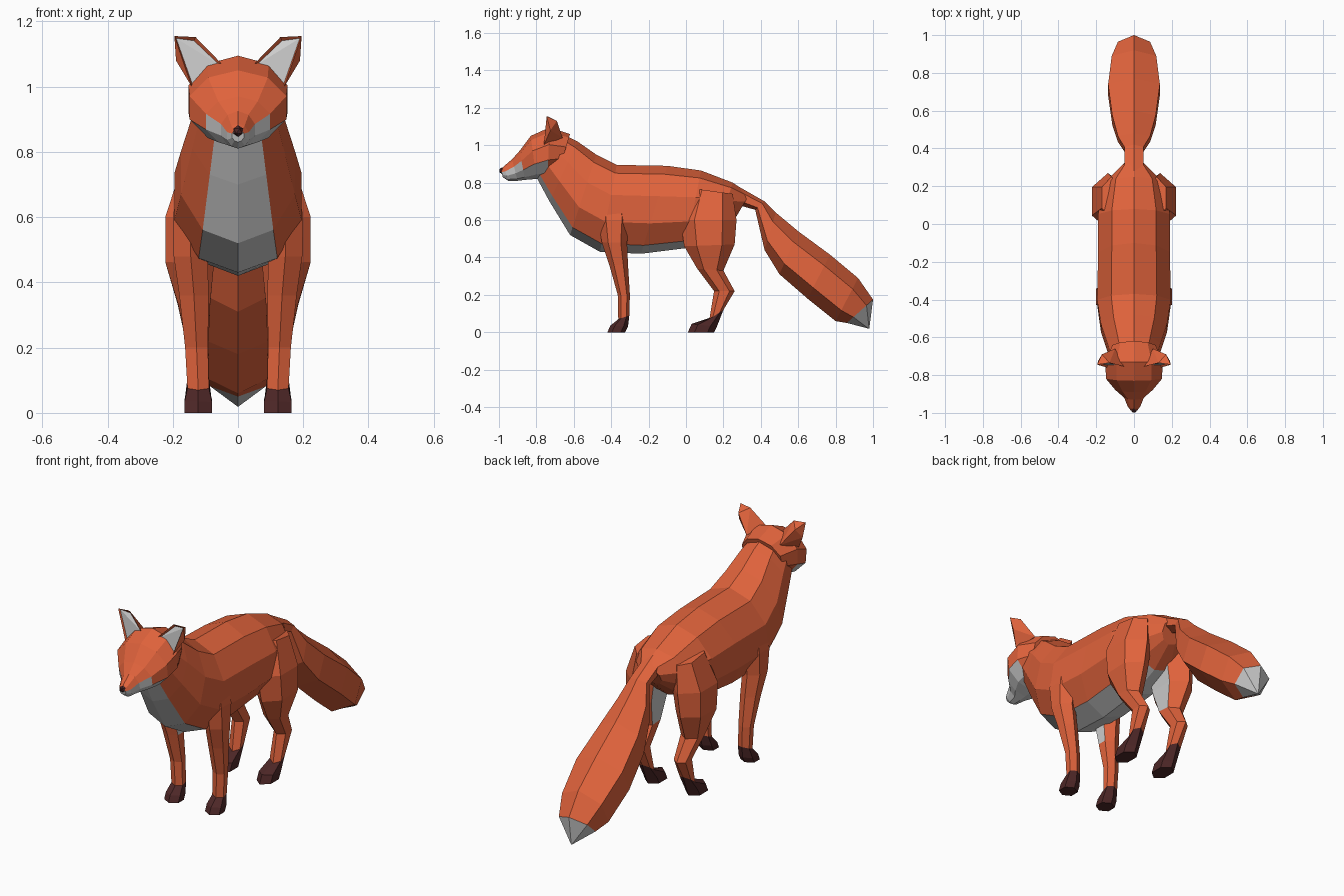
import bpy, bmesh
from math import sin, cos, pi
from mathutils import Vector


def material(name, rgb):
    m = bpy.data.materials.new(name)
    m.diffuse_color = (*rgb, 1)
    return m


MATS = [material("orange_fur", (0.75, 0.125, 0.045)),
        material("pale_fur", (0.8, 0.8, 0.8)),
        material("dark_fur", (0.075, 0.02, 0.02))]
ORANGE, PALE, DARK = 0, 1, 2


def finish(name, bm):
    bmesh.ops.recalc_face_normals(bm, faces=bm.faces)
    me = bpy.data.meshes.new(name)
    bm.to_mesh(me)
    bm.free()
    for m in MATS:
        me.materials.append(m)
    ob = bpy.data.objects.new(name, me)
    bpy.context.collection.objects.link(ob)
    return ob


def loft(name, rings, n, colour, side=1):
    """Each ring: (y, z) of one end, (y, z) of the other, half width, centre x."""
    bm = bmesh.new()
    angles = [2 * pi * k / n for k in range(n)]
    widest = max(sin(a) for a in angles)
    loops = []
    for y0, z0, y1, z1, w, cx in rings:
        loops.append([bm.verts.new((side * (cx + w * sin(a) / widest),
                                    (y0 + y1) / 2 + (y0 - y1) / 2 * cos(a),
                                    (z0 + z1) / 2 + (z0 - z1) / 2 * cos(a)))
                      for a in angles])
    for i in range(len(loops) - 1):
        for k in range(n):
            j = (k + 1) % n
            f = bm.faces.new((loops[i][k], loops[i][j], loops[i + 1][j], loops[i + 1][k]))
            f.material_index = colour(i, k)
    for ring, i in ((loops[0], 0), (loops[-1], len(loops) - 2)):
        bm.faces.new(ring).material_index = colour(i, n // 2)
    bmesh.ops.remove_doubles(bm, verts=bm.verts, dist=0.0005)
    return finish(name, bm)


def centred(rows):
    return [(*r, 0) for r in rows]


# Body and neck, with pale chest and belly
body = centred([(-0.66, 1.06, -0.80, 0.83, 0.115), (-0.58, 1.02, -0.73, 0.70, 0.14),
                (-0.48, 0.95, -0.62, 0.52, 0.175), (-0.37, 0.895, -0.46, 0.43, 0.195),
                (-0.10, 0.89, -0.24, 0.42, 0.19), (0.08, 0.865, 0.00, 0.45, 0.19),
                (0.25, 0.80, 0.16, 0.52, 0.155), (0.34, 0.74, 0.27, 0.62, 0.06)])
loft("body", body, 10, lambda i, k: PALE if k in (4, 5) and i < 6 else ORANGE)

# Head and muzzle, with pale cheeks
head = centred([(-0.62, 1.06, -0.68, 0.86, 0.115), (-0.73, 1.095, -0.74, 0.83, 0.152),
                (-0.83, 1.05, -0.80, 0.82, 0.148), (-0.89, 0.97, -0.86, 0.815, 0.098),
                (-0.93, 0.925, -0.90, 0.81, 0.052), (-0.975, 0.887, -0.95, 0.81, 0.033),
                (-0.99, 0.87, -0.98, 0.83, 0.018)])


def head_colour(i, k):
    k = min(k, 9 - k)
    return PALE if k >= (2 if i >= 3 else 3) and i > 0 else ORANGE


loft("head", head, 10, head_colour)

# Nose
bm = bmesh.new()
bmesh.ops.create_icosphere(bm, subdivisions=1, radius=0.018)
bmesh.ops.translate(bm, verts=bm.verts, vec=(0, -0.983, 0.864))
for f in bm.faces:
    f.material_index = DARK
finish("nose", bm)

# Tail with pale tip
tail = centred([(0.28, 0.78, 0.28, 0.68, 0.05), (0.42, 0.70, 0.37, 0.655, 0.05),
                (0.48, 0.64, 0.42, 0.44, 0.085), (0.60, 0.54, 0.50, 0.31, 0.115),
                (0.77, 0.415, 0.65, 0.18, 0.137), (0.92, 0.29, 0.80, 0.06, 0.118),
                (1.00, 0.175, 0.86, 0.05, 0.085), (0.98, 0.02, 0.975, 0.02, 0.002)])
loft("tail", tail, 6, lambda i, k: PALE if i == 6 else ORANGE)

# Legs: front edge, back edge, half width, centre x, from top to foot
front_leg = [(-0.46, 0.74, -0.31, 0.74, 0.04, 0.135), (-0.47, 0.60, -0.30, 0.60, 0.055, 0.145),
             (-0.45, 0.48, -0.315, 0.48, 0.052, 0.145), (-0.41, 0.36, -0.31, 0.36, 0.045, 0.135),
             (-0.365, 0.20, -0.30, 0.20, 0.035, 0.127), (-0.362, 0.07, -0.303, 0.09, 0.033, 0.122),
             (-0.405, 0.035, -0.31, 0.03, 0.042, 0.122), (-0.42, 0, -0.325, 0, 0.042, 0.122)]
hind_leg = [(0.03, 0.77, 0.25, 0.74, 0.05, 0.12), (-0.03, 0.60, 0.27, 0.60, 0.085, 0.138),
            (-0.01, 0.46, 0.26, 0.47, 0.075, 0.148), (0.06, 0.34, 0.20, 0.33, 0.05, 0.135),
            (0.15, 0.22, 0.26, 0.22, 0.035, 0.125), (0.125, 0.07, 0.20, 0.12, 0.033, 0.122),
            (0.03, 0.045, 0.165, 0.03, 0.042, 0.122), (0.01, 0, 0.15, 0, 0.042, 0.122)]


def leg_colour(i, k):
    if i >= 5:
        return DARK
    return PALE if k == 4 and i in (1, 2) else ORANGE


# Ear outline, hulled, with a pale inset on the front
ear_points = [(0.05, -0.755, 1.07), (0.142, -0.76, 1.0), (0.195, -0.745, 1.155),
              (0.13, -0.735, 1.152), (0.19, -0.725, 1.08), (0.10, -0.66, 1.04),
              (0.17, -0.69, 1.13)]

for side, label in ((1, "left"), (-1, "right")):
    loft("front_leg_" + label, front_leg, 6, leg_colour, side)
    loft("hind_leg_" + label, hind_leg, 6, leg_colour, side)

    bm = bmesh.new()
    for x, y, z in ear_points:
        bm.verts.new((side * x, y, z))
    bmesh.ops.convex_hull(bm, input=bm.verts)
    bmesh.ops.recalc_face_normals(bm, faces=bm.faces)
    inner = [f for f in bm.faces if f.normal.y < -0.9]
    bmesh.ops.inset_region(bm, faces=inner, thickness=0.008, depth=-0.012)
    for f in inner:
        f.material_index = PALE
    finish("ear_" + label, bm)
